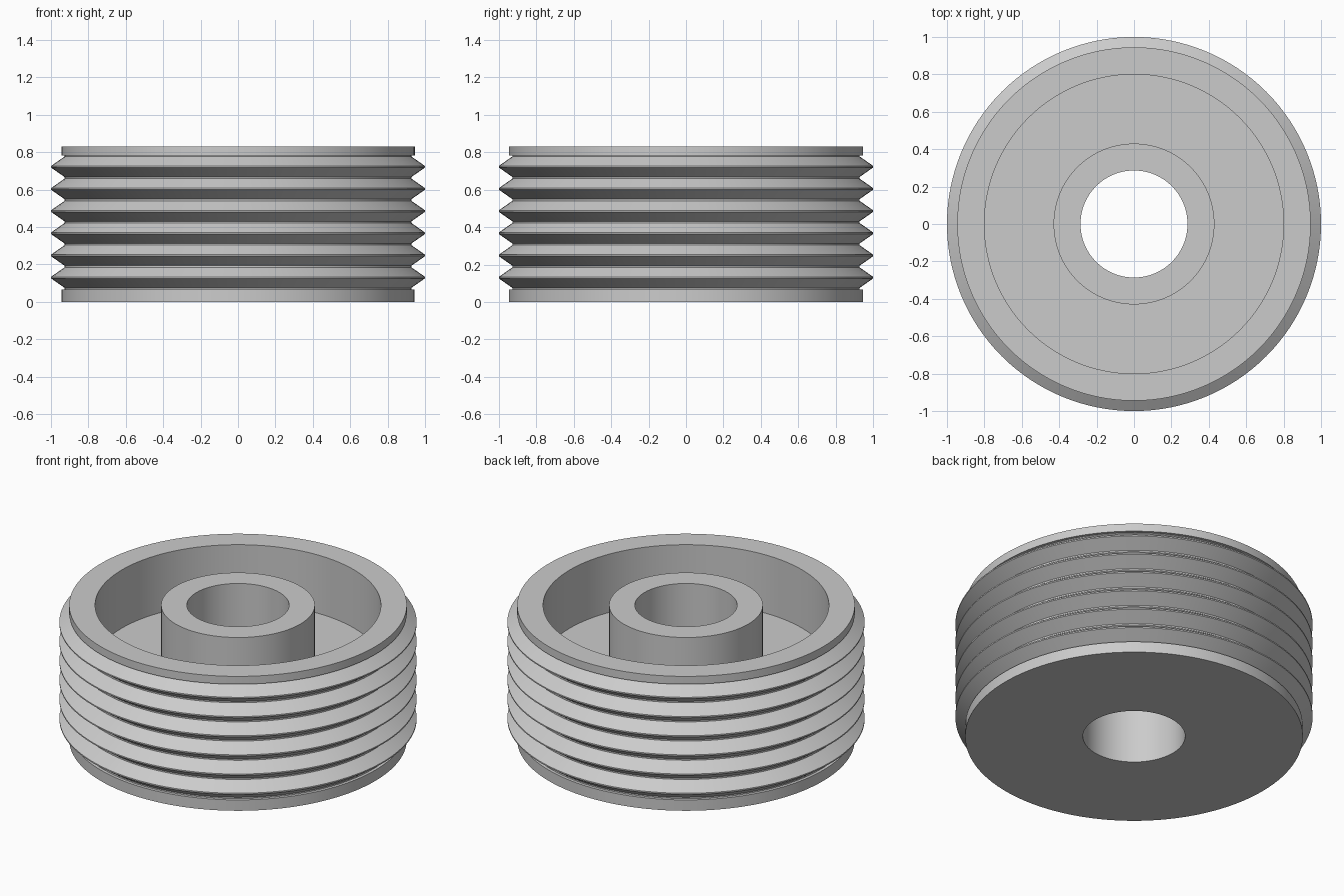
import bpy
import bmesh
import math

SEGMENTS = 128
HEIGHT, FLOOR = 0.83, 0.47
BORE_R, HUB_R, WALL_R = 0.286, 0.43, 0.80
RIM_R, GROOVE_R, RIDGE_R = 0.945, 0.927, 1.0
RIDGES, FIRST_RIDGE, PITCH = 6, 0.13, 0.1185
HALF_RIDGE, HALF_TIP = 0.055, 0.004


def make_material(name, grey):
    mat = bpy.data.materials.new(name)
    mat.use_nodes = True
    colour = (grey, grey, grey, 1)
    mat.diffuse_color = colour
    mat.node_tree.nodes["Principled BSDF"].inputs["Base Color"].default_value = colour
    return mat


def lathe(name, profile, mat):
    """Revolve a closed (radius, height) profile about the z axis."""
    bm = bmesh.new()
    verts = [bm.verts.new((r, 0, z)) for r, z in profile]
    edges = [bm.edges.new((a, b)) for a, b in zip(verts, verts[1:] + verts[:1])]
    bmesh.ops.spin(bm, geom=verts + edges, cent=(0, 0, 0), axis=(0, 0, 1),
                   angle=math.tau, steps=SEGMENTS)
    bmesh.ops.remove_doubles(bm, verts=bm.verts, dist=1e-5)
    bmesh.ops.recalc_face_normals(bm, faces=bm.faces)
    mesh = bpy.data.meshes.new(name)
    bm.to_mesh(mesh)
    bm.free()
    mesh.materials.append(mat)
    obj = bpy.data.objects.new(name, mesh)
    bpy.context.collection.objects.link(obj)
    bpy.ops.object.select_all(action="DESELECT")
    obj.select_set(True)
    bpy.context.view_layer.objects.active = obj
    bpy.ops.object.shade_smooth_by_angle(angle=math.radians(25))
    return obj


cube = bpy.data.objects.get("Cube")
if cube:
    bpy.data.objects.remove(cube, do_unlink=True)

# Lower rim
lower_edge = FIRST_RIDGE - HALF_RIDGE - 0.008
profile = [(BORE_R, 0), (RIM_R, 0), (RIM_R, lower_edge), (GROOVE_R, lower_edge)]

# Stacked ridges with narrow grooves between
for i in range(RIDGES):
    z = FIRST_RIDGE + i * PITCH
    profile += [(GROOVE_R, z - HALF_RIDGE), (RIDGE_R, z - HALF_TIP),
                (RIDGE_R, z + HALF_TIP), (GROOVE_R, z + HALF_RIDGE)]

# Upper rim, recess and central hub with its bore
upper_edge = z + HALF_RIDGE + 0.004
profile += [(GROOVE_R, upper_edge), (RIM_R, upper_edge), (RIM_R, HEIGHT),
            (WALL_R, HEIGHT), (WALL_R, FLOOR), (HUB_R, FLOOR),
            (HUB_R, HEIGHT), (BORE_R, HEIGHT)]

lathe("ribbed_pulley_wheel", profile, make_material("light grey", 0.6))
